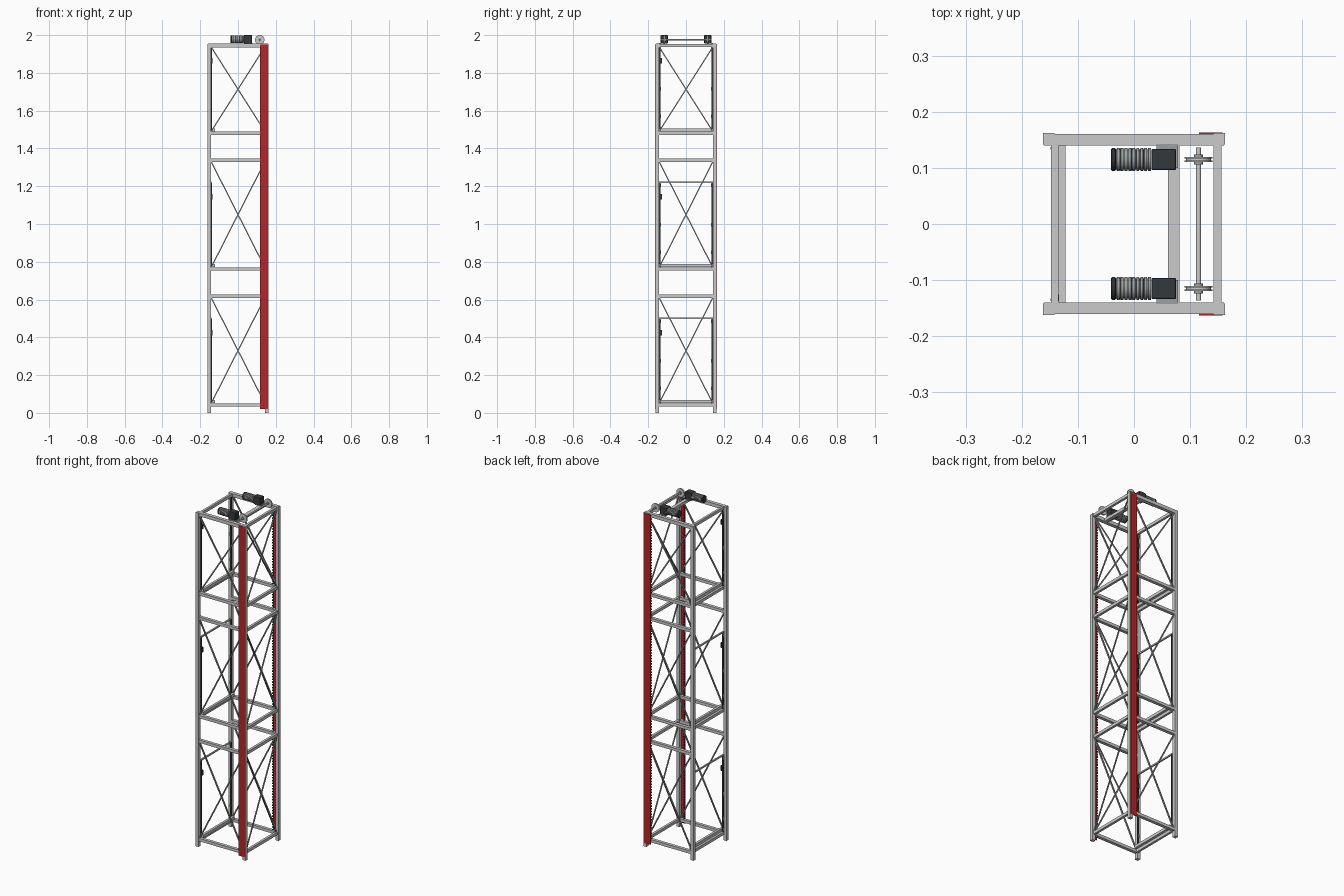
import bpy, bmesh, math
from mathutils import Vector

if "Cube" in bpy.data.objects:
    bpy.data.objects.remove(bpy.data.objects["Cube"])


def mat(name, rgb):
    m = bpy.data.materials.new(name)
    m.diffuse_color = (*rgb, 1)
    m.use_nodes = True
    m.node_tree.nodes["Principled BSDF"].inputs["Base Color"].default_value = m.diffuse_color
    return m


RED = mat("red", (0.45, 0.02, 0.025))
DARK = mat("dark", (0.035, 0.04, 0.045))
YELLOW = mat("yellow", (0.8, 0.6, 0.05))
STEEL = mat("steel", (0.33, 0.35, 0.36))


def finish(bm, name, m=None):
    me = bpy.data.meshes.new(name)
    bm.to_mesh(me)
    bm.free()
    ob = bpy.data.objects.new(name, me)
    bpy.context.collection.objects.link(ob)
    if m:
        me.materials.append(m)
    return ob


def box(name, x, y, z, m=None, bevel=0):
    """Box from (min, max) ranges on each axis."""
    bm = bmesh.new()
    bmesh.ops.create_cube(bm, size=1)
    for v in bm.verts:
        for i, (a, b) in enumerate((x, y, z)):
            v.co[i] = (a + b) / 2 + v.co[i] * (b - a)
    if bevel:
        bmesh.ops.bevel(bm, geom=bm.edges[:], offset=bevel, segments=2, affect='EDGES', profile=0.5)
    return finish(bm, name, m)


def bar(name, p, q, w, d, m=STEEL):
    """Rectangular bar between two points, d measured along the face normal."""
    p, q = Vector(p), Vector(q)
    ob = box(name, (-w / 2, w / 2), (-d / 2, d / 2), (0, (q - p).length), m)
    ob.location = p
    ob.rotation_mode = 'QUATERNION'
    ob.rotation_quaternion = (q - p).to_track_quat('Z', 'Y')
    return ob


def lathe(name, profile, centre, axis, m=None, n=32):
    """Revolve (distance, radius) pairs about the X or Y axis through centre."""
    bm = bmesh.new()
    rings = []
    for t, r in profile:
        ring = []
        for k in range(n):
            c, s = r * math.cos(2 * math.pi * k / n), r * math.sin(2 * math.pi * k / n)
            ring.append(bm.verts.new((t, c, s) if axis == 'X' else (c, t, s)))
        rings.append(ring)
    for a, b in zip(rings, rings[1:]):
        for k in range(n):
            bm.faces.new((a[k], a[(k + 1) % n], b[(k + 1) % n], b[k]))
    bm.faces.new(rings[0])
    bm.faces.new(rings[-1])
    bmesh.ops.recalc_face_normals(bm, faces=bm.faces[:])
    ob = finish(bm, name, m)
    ob.location = centre
    bpy.context.view_layer.objects.active = ob
    ob.select_set(True)
    bpy.ops.object.shade_smooth_by_angle()
    ob.select_set(False)
    return ob


def span(c, w):
    return (c - w / 2, c + w / 2)


def side(s, a, b):
    return (a, b) if s > 0 else (-b, -a)


LEVELS = (0.042, 0.618, 0.762, 1.338, 1.48)
FLOORS = (0.042, 0.762, 1.48)
BAYS = ((0.05, 0.61), (0.77, 1.33), (1.49, 1.937))

for s in (-1, 1):
    # corner posts
    for t in (-1, 1):
        box("corner_post", side(t, 0.142, 0.162), side(s, 0.142, 0.162), (0, 1.953))
    # front and back rails
    box("top_rail", (-0.16, 0.16), side(s, 0.14, 0.16), (1.935, 1.955))
    for z in LEVELS:
        box("side_rail", (-0.143, 0.143), side(s, 0.142, 0.16), span(z, 0.017))
    # front and back cross braces
    for a, b in BAYS:
        bar("diagonal_brace", (-0.142, s * 0.149, a), (0.142, s * 0.149, b), 0.008, 0.006)
        bar("diagonal_brace", (-0.142, s * 0.153, b), (0.142, s * 0.153, a), 0.008, 0.006)

# right face rails and braces
for z in LEVELS + (1.945,):
    box("right_rail", (0.142, 0.156), (-0.143, 0.143), span(z, 0.017))
for a, b in BAYS:
    for s in (-1, 1):
        bar("right_brace", (0.149 + s * 0.002, -0.142 * s, a), (0.149 + s * 0.002, 0.142 * s, b), 0.006, 0.006)

# open left face: sills with an inner shelf bar above them, and thin headers
for z in FLOORS + (1.945,):
    box("left_rail", (-0.148, -0.135), (-0.143, 0.143), span(z, 0.017))
for z in FLOORS:
    box("shelf_bar", (-0.136, -0.122), (-0.143, 0.143), span(z + 0.018, 0.017))
for z in (0.5, 1.22):
    box("opening_header", (-0.147, -0.139), (-0.143, 0.143), span(z, 0.008))

# upper motor crossbeam
box("motor_crossbeam", (0.061, 0.081), (-0.142, 0.142), (1.936, 1.953))

# sensor strips beside each opening
for a in (0.05, 0.77, 1.49):
    for s in (-1, 1):
        box("sensor_strip", (-0.147, -0.138), side(s, 0.136, 0.142), (a, a + 0.45), DARK)
        for dz in (0.015, 0.08, 0.225, 0.435):
            box("sensor_marker", (-0.149, -0.145), side(s, 0.133, 0.137), span(a + dz, 0.018), YELLOW)
    box("sensor_bracket", (-0.142, -0.134), (-0.137, -0.126), span(a + 0.375, 0.028), DARK)

for s in (-1, 1):
    # red covers along the right-hand posts
    box("red_cover", (0.116, 0.158), side(s, 0.1595, 0.163), (0.02, 1.95), RED)
    # drive chain running behind the cover edge
    link = box("drive_chain", (0.116, 0.121), side(s, 0.151, 0.157), (0.03, 0.038), DARK)
    arr = link.modifiers.new("links", 'ARRAY')
    arr.count = 119
    arr.use_relative_offset = False
    arr.use_constant_offset = True
    arr.constant_offset_displace = (0, 0, 0.016)

    # motor with cooling fins
    y = s * 0.115
    prof = [(-0.032, 0.018)]
    for k in range(9):
        x = -0.031 + k * 0.007
        prof += [(x, 0.018), (x + 0.0005, 0.0208), (x + 0.005, 0.0208), (x + 0.0055, 0.018)]
    lathe("motor_body", prof, (0, y, 1.978), 'X', STEEL)
    lathe("motor_end_cap", [(-0.041, 0.018), (-0.039, 0.0205), (-0.034, 0.0205), (-0.032, 0.018)],
          (0, y, 1.978), 'X', DARK)
    for k in range(3):
        lathe("motor_groove_ring", [(0, 0.0195), (0.0015, 0.0195)],
              (-0.0255 + k * 0.021, y, 1.978), 'X', DARK)
    box("gearbox", (0.031, 0.075), span(y, 0.038), (1.956, 2.0), DARK, 0.003)
    box("motor_foot", (0.04, 0.078), side(s, 0.1, 0.143), (1.951, 1.957), STEEL)

    # chain wheel and shaft bearing
    lathe("chain_wheel", [(-0.0045, 0.022), (-0.0045, 0.025), (-0.002, 0.025), (-0.0015, 0.022),
                          (0.0015, 0.022), (0.002, 0.025), (0.0045, 0.025), (0.0045, 0.022)],
          (0.115, y, 1.975), 'Y')
    lathe("wheel_hub", [(-0.009, 0.008), (0.009, 0.008)], (0.115, y, 1.975), 'Y', STEEL)

# shared shaft
lathe("drive_shaft", [(-0.136, 0.0045), (0.136, 0.0045)], (0.115, 0, 1.975), 'Y')
